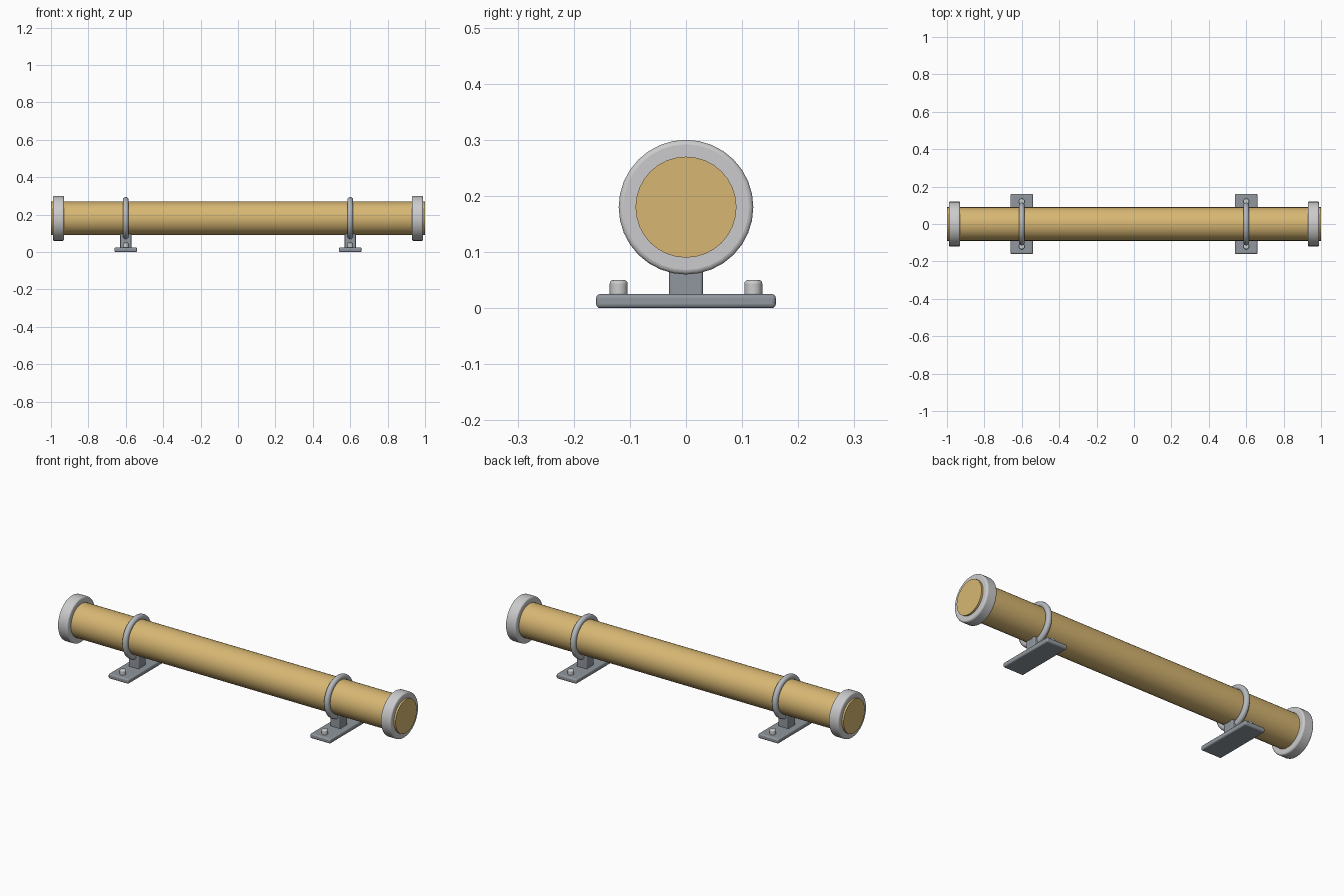
import bpy
import math

if "Cube" in bpy.data.objects:
    bpy.data.objects.remove(bpy.data.objects["Cube"])


def material(name, rgb):
    m = bpy.data.materials.new(name)
    m.diffuse_color = (*rgb, 1)
    m.use_nodes = True
    m.node_tree.nodes["Principled BSDF"].inputs["Base Color"].default_value = m.diffuse_color
    return m


BRASS = material("warm_brass", (0.68, 0.47, 0.17))
SILVER = material("light_silver", (0.60, 0.60, 0.61))
STEEL = material("ring_steel", (0.47, 0.49, 0.51))
GREY = material("bracket_grey", (0.28, 0.31, 0.34))
AXIS_Z = 0.18  # height of the tube's centre line


def finish(name, mat, bevel=0.0, segments=3):
    ob = bpy.context.object
    ob.name = name
    ob.data.materials.append(mat)
    if bevel:
        mod = ob.modifiers.new("rounded_edges", 'BEVEL')
        mod.width = bevel
        mod.segments = segments
        mod.limit_method = 'ANGLE'
        mod.angle_limit = math.radians(40)
    bpy.ops.object.shade_smooth_by_angle(angle=math.radians(35))
    return ob


def rod(name, mat, x, radius, length, bevel=0.0):
    bpy.ops.mesh.primitive_cylinder_add(
        vertices=32, radius=radius, depth=length,
        location=(x, 0, AXIS_Z), rotation=(0, math.pi / 2, 0))
    return finish(name, mat, bevel)


def box(name, mat, center, size, bevel):
    bpy.ops.mesh.primitive_cube_add(size=1, location=center)
    bpy.context.object.scale = size
    bpy.ops.object.transform_apply(location=False, rotation=False, scale=True)
    return finish(name, mat, bevel)


# Long tube
rod("tube", BRASS, 0, 0.09, 2.0)

for side, label in ((-1, "left"), (1, "right")):
    # Collar near the tube's end
    rod(f"{label}_end_collar", SILVER, side * 0.96, 0.12, 0.06, 0.008)

    # Clamp ring around the tube
    x = side * 0.6
    bpy.ops.mesh.primitive_torus_add(
        major_radius=0.1, minor_radius=0.015, major_segments=40, minor_segments=12,
        location=(x, 0, AXIS_Z), rotation=(0, math.pi / 2, 0))
    finish(f"{label}_clamp_ring", STEEL)

    # Mounting plate and post
    box(f"{label}_base_plate", GREY, (x, 0, 0.0125), (0.12, 0.32, 0.025), 0.007)
    box(f"{label}_post", GREY, (x, 0, 0.06), (0.06, 0.06, 0.08), 0.004)

    # Bolt heads on the plate
    for y, end in ((-0.12, "front"), (0.12, "back")):
        bpy.ops.mesh.primitive_cylinder_add(
            vertices=12, radius=0.016, depth=0.03, location=(x, y, 0.035))
        finish(f"{label}_{end}_bolt", SILVER, 0.006)
